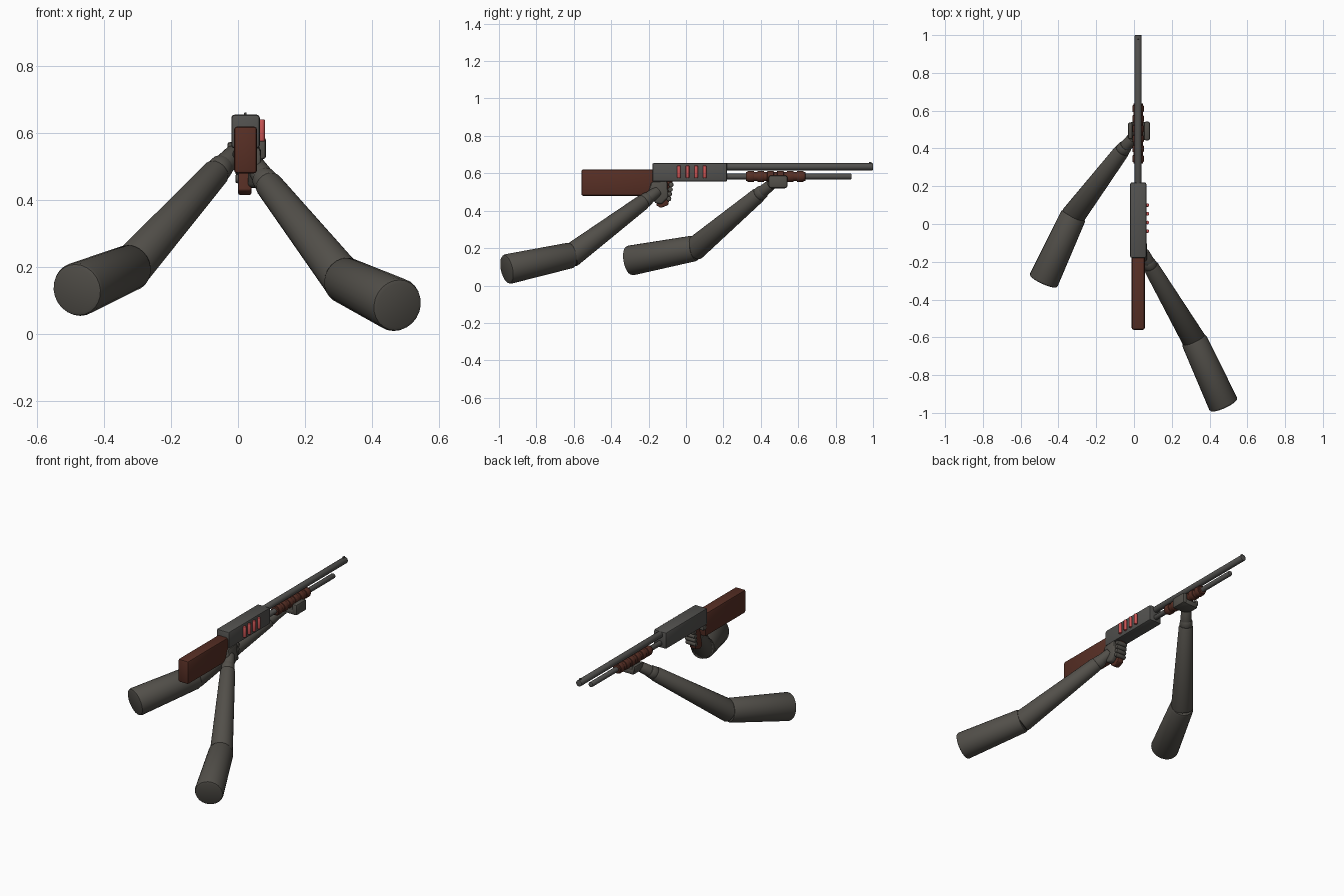
import bpy, bmesh, math
from mathutils import Vector, Matrix

cube = bpy.data.objects.get("Cube")
if cube:
    bpy.data.objects.remove(cube, do_unlink=True)


def material(name, rgb, rough=0.6):
    m = bpy.data.materials.new(name)
    m.use_nodes = True
    m.diffuse_color = (*rgb, 1)
    m.node_tree.nodes["Principled BSDF"].inputs["Base Color"].default_value = (*rgb, 1)
    return m


SLEEVE = material("sleeve_grey", (0.085, 0.079, 0.068))
METAL = material("gun_metal", (0.085, 0.083, 0.078))
WOOD = material("dark_wood", (0.095, 0.028, 0.018))
RED = material("shell_red", (0.60, 0.09, 0.09))
GUN_X = 0.022


def finish(bm, name, mat, bevel=0.0, segments=2):
    if bevel:
        edges = [e for e in bm.edges if len(e.link_faces) == 2 and e.calc_face_angle() > 0.7]
        bmesh.ops.bevel(bm, geom=edges, offset=bevel, segments=segments,
                        profile=0.5, affect='EDGES', clamp_overlap=True)
    bmesh.ops.recalc_face_normals(bm, faces=bm.faces[:])
    me = bpy.data.meshes.new(name)
    bm.to_mesh(me)
    bm.free()
    for p in me.polygons:
        p.use_smooth = True
    me.set_sharp_from_angle(angle=math.radians(40))
    me.materials.append(mat)
    ob = bpy.data.objects.new(name, me)
    bpy.context.collection.objects.link(ob)
    return ob


def box(name, lo, hi, mat, bevel=0.006, tilt=0.0):
    """Bevelled box between two corners, tilted about x."""
    lo, hi = Vector(lo), Vector(hi)
    bm = bmesh.new()
    m = (Matrix.Translation((lo + hi) / 2) @ Matrix.Rotation(tilt, 4, 'X')
         @ Matrix.Diagonal((*(hi - lo), 1)))
    bmesh.ops.create_cube(bm, size=1, matrix=m)
    return finish(bm, name, mat, bevel)


def tube(name, a, b, r1, r2, mat, bevel=0.004, sides=24):
    """Tapered cylinder from a to b."""
    a, b = Vector(a), Vector(b)
    d = b - a
    m = Matrix.Translation((a + b) / 2) @ d.to_track_quat('Z', 'Y').to_matrix().to_4x4()
    bm = bmesh.new()
    bmesh.ops.create_cone(bm, cap_ends=True, segments=sides, radius1=r1, radius2=r2,
                          depth=d.length, matrix=m)
    return finish(bm, name, mat, bevel)


def prism(name, outline, x0, x1, mat, bevel):
    """Side outline of (y, z) points extruded along x."""
    bm = bmesh.new()
    f = bm.faces.new([bm.verts.new((x0, y, z)) for y, z in outline])
    g = bmesh.ops.extrude_face_region(bm, geom=[f])["geom"]
    bmesh.ops.translate(bm, vec=(x1 - x0, 0, 0),
                        verts=[v for v in g if isinstance(v, bmesh.types.BMVert)])
    return finish(bm, name, mat, bevel)


# Stock, receiver and grip
box("stock", (-0.012, -0.56, 0.48), (0.057, -0.17, 0.62), WOOD, 0.01)
box("receiver", (-0.02, -0.18, 0.555), (0.065, 0.22, 0.655), METAL, 0.009)
prism("pistol_grip", [(-0.13, 0.57), (-0.07, 0.57), (-0.095, 0.43), (-0.135, 0.415), (-0.16, 0.43)],
      0.0, 0.04, WOOD, 0.005)

# Barrel, magazine tube and front sight
tube("barrel", (GUN_X, 0.2, 0.635), (GUN_X, 1.0, 0.635), 0.019, 0.019, METAL)
tube("magazine_tube", (GUN_X, 0.2, 0.583), (GUN_X, 0.885, 0.583), 0.015, 0.015, METAL)
box("front_sight", (GUN_X - 0.004, 0.978, 0.65), (GUN_X + 0.004, 0.992, 0.661), METAL, 0.001)

# Ribbed pump handle
tube("pump_core", (GUN_X, 0.32, 0.583), (GUN_X, 0.638, 0.583), 0.025, 0.025, WOOD, 0.003)
for i in range(6):
    y = 0.328 + i * 0.053
    tube(f"pump_rib_{i + 1}", (GUN_X, y, 0.583), (GUN_X, y + 0.036, 0.583),
         0.03, 0.03, WOOD, 0.004)

# Spare shells along the left of the receiver
for i in range(4):
    y = -0.038 + i * 0.046
    tube(f"shell_{i + 1}", (0.071, y, 0.575), (0.071, y, 0.641), 0.0095, 0.0095, RED, 0.003, 16)

# Arms: wrist point, forearm start, elbow and sleeve end
arms = {
    "left": [(0.05, -0.15, 0.505), (0.087, -0.222, 0.452), (0.315, -0.61, 0.163), (0.477, -0.962, 0.086)],
    "right": [(-0.008, 0.455, 0.54), (-0.06, 0.392, 0.488), (-0.318, 0.05, 0.2), (-0.482, -0.306, 0.132)],
}
for side, points in arms.items():
    wrist, cuff, elbow, end = [Vector(p) for p in points]
    along = (elbow - cuff).normalized()
    tube(f"{side}_wrist", wrist, cuff + along * 0.02, 0.029, 0.035, SLEEVE, 0.006)
    tube(f"{side}_cuff", cuff - along * 0.035, cuff + along * 0.006, 0.035, 0.039, SLEEVE, 0.008)
    tube(f"{side}_forearm", cuff, elbow + along * 0.02, 0.041, 0.064, SLEEVE, 0.012)
    tube(f"{side}_sleeve", elbow, end, 0.069, 0.081, SLEEVE, 0.014)

# Left hand around the grip
prism("left_palm", [(-0.2, 0.5), (-0.185, 0.555), (-0.1, 0.56), (-0.095, 0.47), (-0.13, 0.435), (-0.165, 0.44)],
      0.03, 0.068, SLEEVE, 0.01)
for i in range(4):
    z = 0.464 + i * 0.025
    y = -0.092 + i * 0.004
    tube(f"left_finger_{i + 1}", (-0.008, y, z), (0.062, y, z), 0.0135, 0.0135, SLEEVE, 0.006, 16)
box("left_thumb", (-0.016, -0.18, 0.525), (0.04, -0.145, 0.55), SLEEVE, 0.008)

# Right hand cupping the pump from below
box("right_palm", (-0.025, 0.445, 0.52), (0.075, 0.54, 0.556), SLEEVE, 0.011)
box("right_fingers", (0.053, 0.442, 0.522), (0.084, 0.542, 0.588), SLEEVE, 0.01)
box("right_thumb", (-0.032, 0.45, 0.54), (-0.008, 0.538, 0.574), SLEEVE, 0.009)
